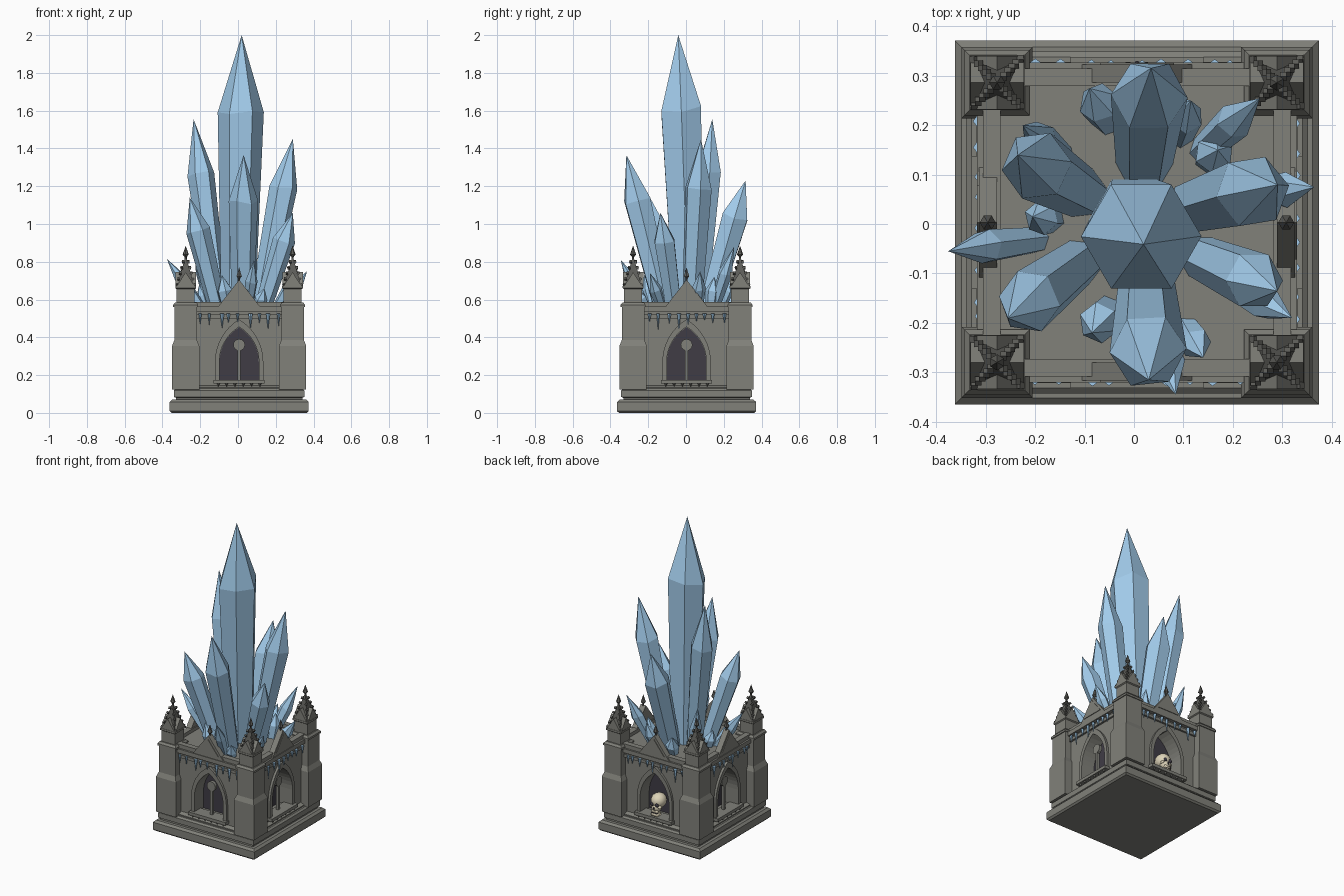
import bpy, bmesh, random
from math import pi, cos, sin, acos
from mathutils import Matrix, Vector

if "Cube" in bpy.data.objects:
    bpy.data.objects.remove(bpy.data.objects["Cube"])

random.seed(4)
CENTRE = Matrix.Translation((0.006, 0.003, 0))
QUARTERS = [CENTRE @ Matrix.Rotation(k * pi / 2, 4, 'Z') for k in range(4)]  # front, right, back, left


def mat(name, col):
    m = bpy.data.materials.new(name)
    m.diffuse_color = (*col, 1)
    m.use_nodes = True
    m.node_tree.nodes["Principled BSDF"].inputs["Base Color"].default_value = m.diffuse_color
    return m


STONE = mat("stone", (0.22, 0.22, 0.195))
TRIM = mat("dark_stone", (0.11, 0.11, 0.10))
DARK = mat("dark_void", (0.05, 0.045, 0.06))
ICE = mat("ice", (0.36, 0.60, 0.83))
BONE = mat("bone", (0.72, 0.65, 0.48))


def finish(name, bm, material):
    bmesh.ops.recalc_face_normals(bm, faces=bm.faces)
    me = bpy.data.meshes.new(name)
    bm.to_mesh(me)
    bm.free()
    ob = bpy.data.objects.new(name, me)
    bpy.context.collection.objects.link(ob)
    me.materials.append(material)
    return ob


def box(bm, M, x0, x1, y0, y1, z0, z1):
    c = Matrix.Translation(((x0 + x1) / 2, (y0 + y1) / 2, (z0 + z1) / 2))
    bmesh.ops.create_cube(bm, size=1, matrix=M @ c @ Matrix.Diagonal((x1 - x0, y1 - y0, z1 - z0, 1)))


def square_stack(bm, M, cx, cy, profile):
    """Square-section solid through (half width, z) pairs."""
    loft(bm, [[M @ Vector((cx + sx * h, cy + sy * h, z))
               for sx, sy in ((-1, -1), (1, -1), (1, 1), (-1, 1))] for h, z in profile])


def loft(bm, rings):
    vs = [[bm.verts.new(p) for p in r] for r in rings]
    n = len(vs[0])
    for a, b in zip(vs, vs[1:]):
        for i in range(n):
            bm.faces.new((a[i], a[(i + 1) % n], b[(i + 1) % n], b[i]))
    bm.faces.new(vs[0][::-1])
    bm.faces.new(vs[-1])


def prism(bm, M, pts, y0, y1):
    """Extrude an (x, z) outline along y."""
    loft(bm, [[M @ Vector((x, y, z)) for x, z in pts] for y in (y0, y1)])


def arch(w, z0, spring, apex, n=8):
    """Pointed arch outline as (x, z) points."""
    h = apex - spring
    R = (w * w + h * h) / (2 * w)
    end = acos((R - w) / R)
    right = [(R * cos(end * i / n) - (R - w), spring + R * sin(end * i / n)) for i in range(n + 1)]
    return [(w, z0)] + right + [(-x, z) for x, z in right[-2::-1]] + [(-w, z0)]


def spike(bm, M, r, z0, z1, n=6):
    """Cone with its base at z0 and its point at z1."""
    mid = Matrix.Translation((0, 0, (z0 + z1) / 2))
    flip = Matrix.Rotation(pi, 4, 'X') if z1 < z0 else Matrix()
    bmesh.ops.create_cone(bm, cap_ends=True, segments=n, radius1=r, radius2=0,
                          depth=abs(z1 - z0), matrix=M @ mid @ flip)


def finial(bm, M, z, s):
    """Rod with a bud and a pointed tip."""
    bmesh.ops.create_cone(bm, cap_ends=True, segments=6, radius1=.006 * s, radius2=.006 * s,
                          depth=.05 * s, matrix=M @ Matrix.Translation((0, 0, z + .02 * s)))
    spike(bm, M, .017 * s, z + .035 * s, z + .085 * s)
    spike(bm, M, .017 * s, z + .035 * s, z + .015 * s)


# Stepped base
bm = bmesh.new()
square_stack(bm, CENTRE, 0, 0, [(.358, 0), (.3685, .01), (.3685, .057), (.355, .07)])
square_stack(bm, CENTRE, 0, 0, [(.335, .065), (.335, .08), (.346, .085), (.346, .118), (.335, .128)])
square_stack(bm, CENTRE, 0, 0, [(.325, .12), (.325, .135), (.30, .145)])
finish("stepped_base", bm, STONE)

# Chamber walls with four arched recesses
bm = bmesh.new()
box(bm, CENTRE, -.30, .30, -.30, .30, .12, .565)
walls = finish("chamber_walls", bm, STONE)
bm = bmesh.new()
for M in QUARTERS:
    prism(bm, M, arch(.105, .165, .27, .455), -.4, -.215)
cutter = finish("recess_cutter", bm, STONE)
cutter.hide_render = True
mod = walls.modifiers.new("recess", 'BOOLEAN')
mod.operation, mod.object, mod.solver = 'DIFFERENCE', cutter, 'EXACT'
bpy.context.view_layer.update()
walls.data = bpy.data.meshes.new_from_object(walls.evaluated_get(bpy.context.evaluated_depsgraph_get()))
walls.modifiers.clear()
bpy.data.objects.remove(cutter)

# Details repeated on each side
panels, frames, bars = bmesh.new(), bmesh.new(), bmesh.new()
cornice, gables, tips, icicles = (bmesh.new() for _ in range(4))
for k, M in enumerate(QUARTERS):
    prism(panels, M, arch(.104, .166, .27, .453), -.222, -.217)
    # window frame ring
    inner, outer = arch(.105, .165, .27, .455), arch(.128, .165, .27, .495)
    for i in range(len(inner) - 1):
        prism(frames, M, [inner[i], inner[i + 1], outer[i + 1], outer[i]], -.315, -.295)
    # sill and its corbels
    box(frames, M, -.135, .135, -.335, -.25, .155, .175)
    for i in range(6):
        spike(frames, M @ Matrix.Translation((-.11 + .044 * i, -.322, 0)), .009, .157, .137, 4)
    # mullion with a disc (the back window holds the skull instead)
    if k != 2:
        box(bars, M, -.008, .008, -.29, -.272, .17, .36)
        bmesh.ops.create_cone(bars, cap_ends=True, segments=16, radius1=.031, radius2=.031, depth=.02,
                              matrix=M @ Matrix.Translation((0, -.281, .36)) @ Matrix.Rotation(pi / 2, 4, 'X'))
    # cornice and parapet
    box(cornice, M, -.235, .235, -.312, -.29, .50, .52)
    box(cornice, M, -.235, .235, -.324, -.28, .535, .562)
    box(cornice, M, -.235, .235, -.312, -.276, .562, .588)
    # gable
    prism(gables, M, [(-.113, .56), (.113, .56), (0, .705)], -.32, -.283)
    prism(gables, M, [(-.075, .585), (.075, .585), (0, .68)], -.324, -.31)
    finial(tips, M @ Matrix.Translation((0, -.302, 0)), .69, .95)
    # icicles
    for i in range(9):
        x = -.20 + .05 * i + random.uniform(-.012, .012)
        spike(icicles, M @ Matrix.Translation((x, -.32, 0)), random.uniform(.008, .012), .525,
              .525 - random.uniform(.035, .095), 5)
finish("recess_panels", panels, DARK)
finish("window_frames", frames, STONE)
finish("window_mullions", bars, STONE)
finish("cornice", cornice, STONE)
finish("gables", gables, STONE)
finish("gable_finials", tips, TRIM)
finish("icicles", icicles, ICE)

# Corner buttresses and pinnacles
butt, pinn, spires = bmesh.new(), bmesh.new(), bmesh.new()
for M in QUARTERS:
    c = -.283
    square_stack(butt, M, c, c, [(.072, .125), (.072, .355), (.06, .385), (.06, .565)])
    square_stack(butt, M, c, c, [(.066, .56), (.066, .572), (.056, .585)])
    square_stack(pinn, M, c, c, [(.048, .57), (.048, .655), (.055, .66), (.055, .672), (.046, .678)])
    P = M @ Matrix.Translation((c, c, 0))
    for q in (0, pi / 2):
        prism(pinn, P @ Matrix.Rotation(q, 4, 'Z'), [(-.05, .668), (.05, .668), (0, .745)], -.054, .054)
    square_stack(spires, M, c, c, [(.046, .67), (.004, .82)])
    # crockets up the spire edges
    for q in range(4):
        for i in range(5):
            t = i / 5 + .06
            h = .046 - .042 * t + .003
            C = P @ Matrix.Rotation(q * pi / 2, 4, 'Z') @ Matrix.Translation((h, h, .67 + .15 * t))
            bmesh.ops.create_cube(spires, size=.013, matrix=C @ Matrix.Rotation(pi / 4, 4, 'X'))
    finial(spires, P, .805, .95)
finish("corner_buttresses", butt, STONE)
finish("pinnacles", pinn, STONE)
finish("pinnacle_spires", spires, TRIM)


# Ice crystals
def crystal(name, base, tip, r, shoulder=.72, turn=None):
    base, tip = Vector(base), Vector(tip)
    R = (tip - base).to_track_quat('Z', 'Y').to_matrix().to_4x4()
    turn = random.uniform(0, 1) if turn is None else turn
    rings = []
    for t, s in ((0, .72), (shoulder, 1), (1, .01)):
        rings.append([base + (tip - base) * t + R @ Vector((
            r * s * cos(turn + i * pi / 3), r * s * sin(turn + i * pi / 3),
            random.uniform(-.15, .15) * r if t == shoulder else 0)) for i in range(6)])
    bm = bmesh.new()
    loft(bm, rings)
    bmesh.ops.remove_doubles(bm, verts=bm.verts, dist=r * .021)
    finish(name, bm, ICE)


crystal("main_crystal", (0, .015, .50), (.02, -.04, 2.0), .122, .735, 1.75)
LARGE = [((-.10, .06), (-.235, .14, 1.555), .072), ((.11, .03), (.29, .08, 1.45), .075),
         ((.025, -.11), (.03, -.315, 1.365), .078), ((.02, .11), (.035, .315, 1.23), .078),
         ((-.10, -.07), (-.255, -.19, 1.14), .065), ((.12, -.06), (.29, -.135, 1.06), .06)]
for i, ((x, y), tip, r) in enumerate(LARGE):
    crystal(f"large_crystal_{i + 1}", (x, y, .52), tip, r)
SMALL = [((-.18, -.03), (-.376, -.055, .815), .036), ((.22, .06), (.365, .075, .75), .036),
         ((.05, -.20), (.085, -.345, .81), .034), ((.13, .14), (.255, .255, .88), .038),
         ((-.14, .13), (-.225, .20, .90), .036), ((.19, -.12), (.32, -.19, .74), .034),
         ((-.045, .20), (-.09, .275, .70), .042), ((.09, .17), (.115, .25, .73), .036),
         ((-.05, -.17), (-.085, -.22, .73), .042), ((.10, -.20), (.14, -.27, .66), .034),
         ((-.16, .01), (-.205, .015, .68), .036), ((.15, .13), (.17, .15, .72), .04)]
for i, ((x, y), tip, r) in enumerate(SMALL):
    crystal(f"small_crystal_{i + 1}", (x, y, .53), tip, r, .6)

# Skull in the back window
S = QUARTERS[2] @ Matrix.Translation((0, -.275, .175))


def blob(bm, x, y, z, rx, ry, rz):
    bmesh.ops.create_uvsphere(bm, u_segments=16, v_segments=10, radius=1,
                              matrix=S @ Matrix.Translation((x, y, z)) @ Matrix.Diagonal((rx, ry, rz, 1)))


bm = bmesh.new()
blob(bm, 0, .005, .087, .047, .052, .047)
blob(bm, 0, -.018, .052, .034, .03, .03)
for s in (-1, 1):
    blob(bm, s * .028, -.026, .058, .012, .014, .009)
box(bm, S, -.023, .023, -.045, -.005, .0, .018)
box(bm, S, -.02, .02, -.042, -.005, .018, .04)
skull = finish("skull", bm, BONE)
skull.data.shade_smooth()
bm = bmesh.new()
for s in (-1, 1):
    blob(bm, s * .018, -.042, .074, .012, .008, .012)
blob(bm, 0, -.047, .052, .005, .005, .008)
box(bm, S, -.021, .021, -.0455, -.03, .018, .021)
finish("skull_sockets", bm, DARK)
